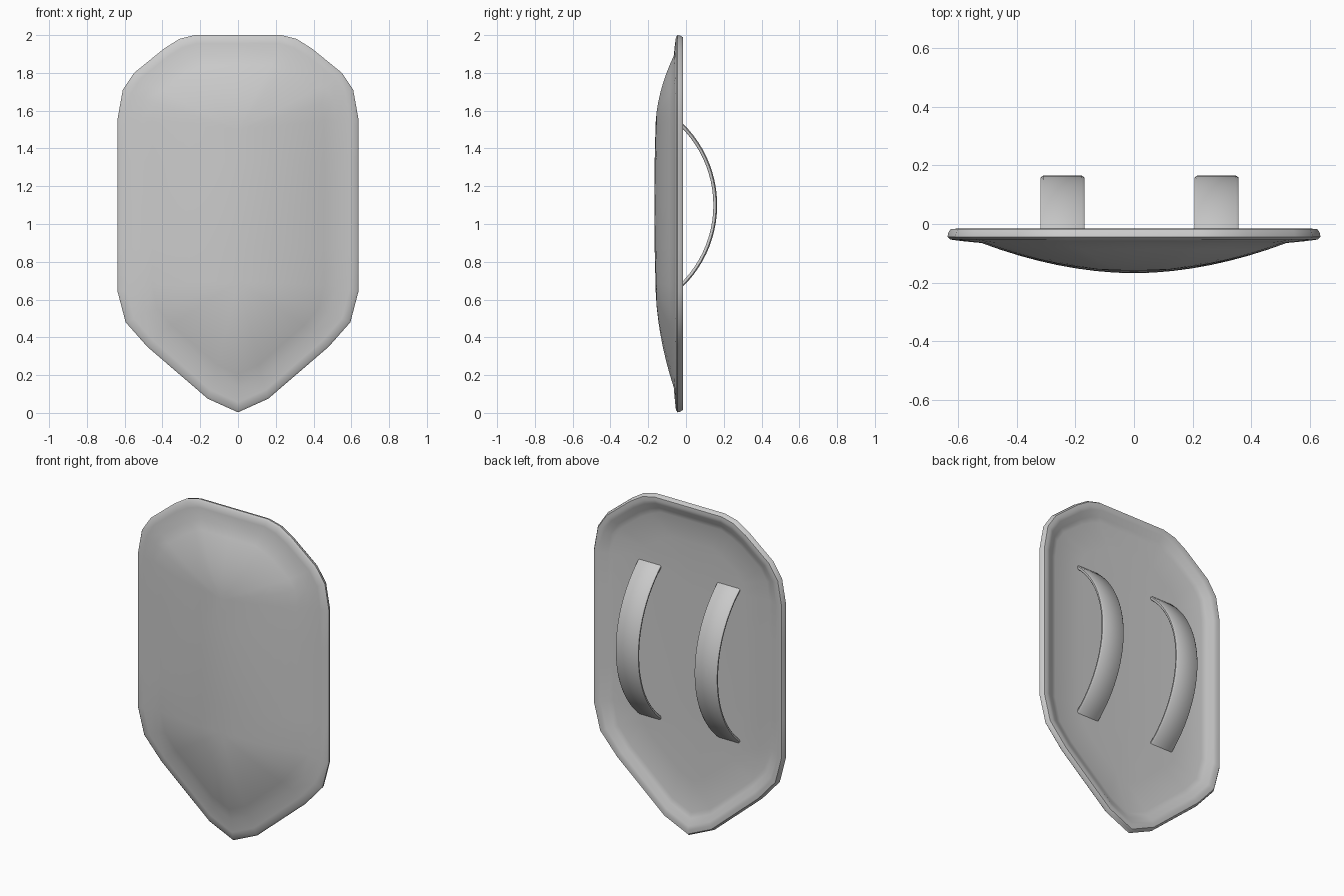
import bpy, bmesh, math

if "Cube" in bpy.data.objects:
    bpy.data.objects.remove(bpy.data.objects["Cube"])

# half outlines (x, z) from top centre to bottom tip: outer edge and dome edge
OUTER = [(0, 2), (.23, 2), (.31, 1.98), (.39, 1.93), (.55, 1.80), (.61, 1.71), (.637, 1.56),
         (.637, 1.33), (.637, 1.1), (.637, .87), (.637, .64), (.595, .48), (.48, .35), (.16, .075), (0, .003)]
INNER = [(0, 1.89), (.2, 1.89), (.265, 1.865), (.33, 1.83), (.46, 1.73), (.505, 1.66), (.52, 1.55),
         (.52, 1.33), (.52, 1.1), (.52, .87), (.52, .67), (.485, .53), (.40, .43), (.125, .19), (0, .135)]


def full(half):
    return half + [(-x, z) for x, z in half[-2:0:-1]]


def smooth(obj, angle):
    bpy.context.view_layer.objects.active = obj
    obj.select_set(True)
    bpy.ops.object.shade_smooth_by_angle(angle=math.radians(angle))
    obj.select_set(False)


def loft(name, rings, closed=False, angle=30):
    bm = bmesh.new()
    loops = [[bm.verts.new(p) for p in ring] for ring in rings]
    for a, b in zip(loops, loops[1:]):
        for i in range(len(a)):
            j = (i + 1) % len(a)
            bm.faces.new((a[i], a[j], b[j], b[i]))
    if closed:
        bm.faces.new(loops[0])
        bm.faces.new(loops[-1])
    bmesh.ops.remove_doubles(bm, verts=bm.verts, dist=1e-4)
    bmesh.ops.recalc_face_normals(bm, faces=bm.faces)
    mesh = bpy.data.meshes.new(name)
    bm.to_mesh(mesh)
    bm.free()
    obj = bpy.data.objects.new(name, mesh)
    bpy.context.collection.objects.link(obj)
    smooth(obj, angle)
    return obj


def rim_ring(u, y):
    return [(a[0] + (b[0] - a[0]) * u, y, a[1] + (b[1] - a[1]) * u)
            for a, b in zip(full(OUTER), full(INNER))]


def dome_ring(t, edge, rise):
    # shrink the dome edge towards a vertical spine, bulging forward
    ring = []
    for x, z in full(INNER):
        s = min(max(z, .7), 1.5)
        bow = 1 - .06 * ((s - 1.1) / .4) ** 2
        ring.append((x * t, edge - rise * bow * (1 - t ** 1.9), s + (z - s) * t))
    return ring


# shield body: shallow back, raised rim, domed front
back = [dome_ring(t, -.05, .012) for t in (0, .33, .66, 1)]
rim = [rim_ring(u, y) for u, y in ((.75, -.042), (.45, -.021), (.28, -.016), (.1, -.017), (.03, -.028),
                                   (0, -.044), (.08, -.053), (.4, -.058))]
front = [dome_ring(t, -.065, .103) for t in (1, .875, .75, .625, .5, .375, .25, .125, 0)]
loft("shield_body", back + rim + front, angle=40)


# curved arm straps with rounded long edges
def strap(name, cx):
    r_mid, cy, half, n = .594, -.439, math.radians(50.5), 24
    section = [(-.075, -.004), (-.069, -.01), (.069, -.01), (.075, -.004),
               (.075, .004), (.066, .01), (-.066, .01), (-.075, .004)]
    rings = []
    for i in range(n + 1):
        a = -half + 2 * half * i / n
        rings.append([(cx + x, cy + (r_mid + d) * math.cos(a), 1.1 + (r_mid + d) * math.sin(a))
                      for x, d in section])
    loft(name, rings, closed=True, angle=50)


strap("strap_right", .282)
strap("strap_left", -.244)
